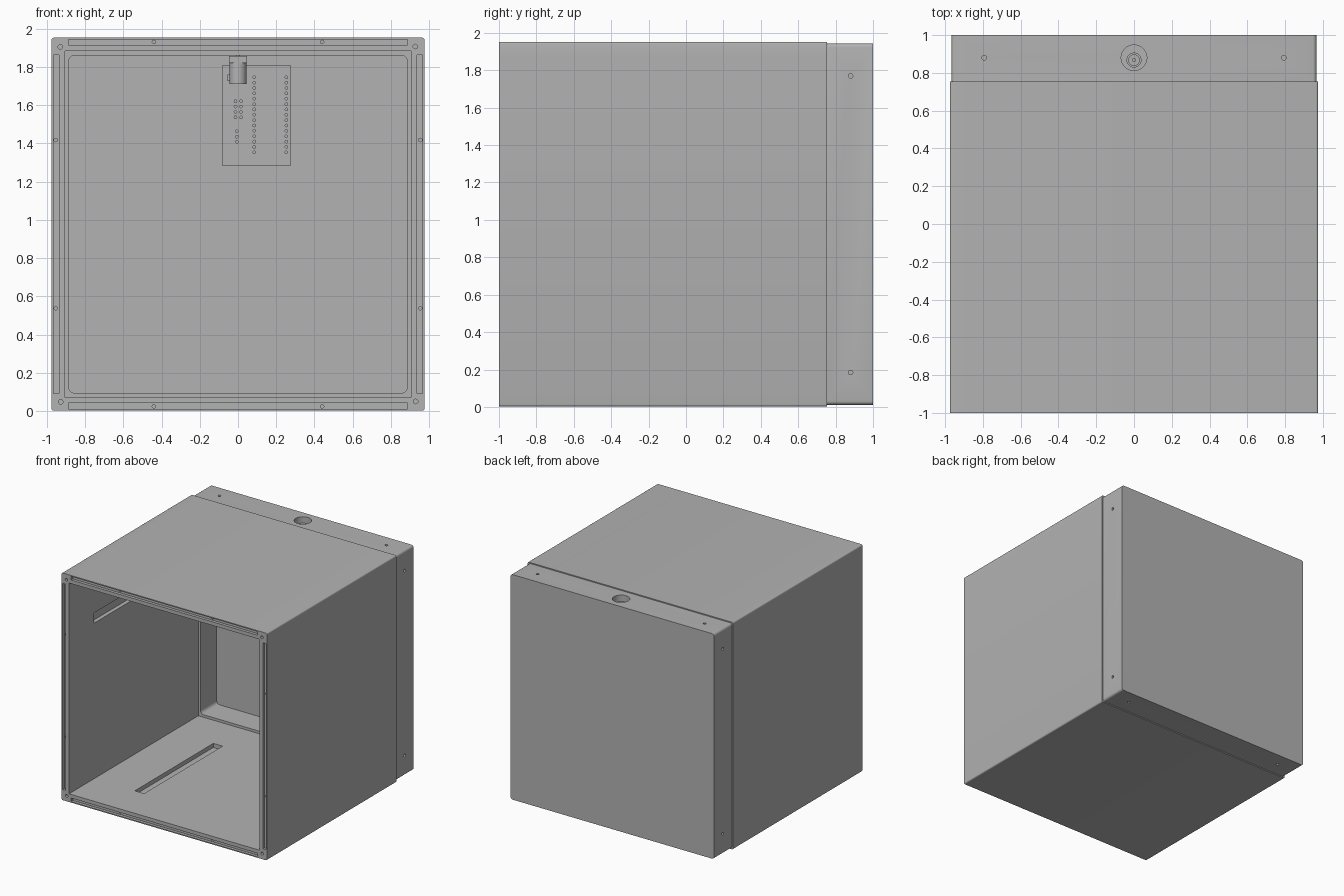
import bpy, bmesh, math
from mathutils import Matrix, Vector

if "Cube" in bpy.data.objects:
    bpy.data.objects.remove(bpy.data.objects["Cube"])

MID = 0.977      # height of the box centre line
HALF = 0.975     # half width of the housing
WALL = 0.07
SEAM = 0.755     # where the housing meets the back cover

grey = bpy.data.materials.new("plain grey")
grey.use_nodes = True
grey.diffuse_color = (0.45, 0.45, 0.45, 1)
grey.node_tree.nodes["Principled BSDF"].inputs["Base Color"].default_value = (0.45, 0.45, 0.45, 1)


def add_box(bm, lo, hi, radius=0, pick=None, segments=4):
    """Box between two corners; edges along y chosen by pick are rounded."""
    lo, hi = Vector(lo), Vector(hi)
    m = Matrix.Translation((lo + hi) / 2) @ Matrix.Diagonal((*(hi - lo), 1))
    verts = bmesh.ops.create_cube(bm, size=1, matrix=m)["verts"]
    if radius:
        edges = {e for v in verts for e in v.link_edges}
        edges = [e for e in edges
                 if abs(e.verts[0].co.y - e.verts[1].co.y) > 1e-4
                 and (pick is None or pick(e.verts[0].co))]
        bmesh.ops.bevel(bm, geom=edges, offset=radius, segments=segments,
                        profile=0.5, affect='EDGES')


def add_rod(bm, centre, axis, radius, length, sides=20):
    turn = Vector((0, 0, 1)).rotation_difference(Vector(axis)).to_matrix().to_4x4()
    bmesh.ops.create_cone(bm, cap_ends=True, segments=sides, radius1=radius, radius2=radius,
                          depth=length, matrix=Matrix.Translation(centre) @ turn)


def make(name, bm):
    mesh = bpy.data.meshes.new(name)
    bmesh.ops.recalc_face_normals(bm, faces=bm.faces[:])
    bm.to_mesh(mesh)
    bm.free()
    mesh.materials.append(grey)
    ob = bpy.data.objects.new(name, mesh)
    bpy.context.collection.objects.link(ob)
    return ob


def carve(ob, bm):
    """Cut the shapes in bm out of ob and keep the result."""
    cutter = make("cutter", bm)
    cutter.hide_render = True
    mod = ob.modifiers.new("cut", 'BOOLEAN')
    mod.operation, mod.solver, mod.object = 'DIFFERENCE', 'EXACT', cutter
    bpy.context.view_layer.update()
    result = bpy.data.meshes.new_from_object(ob.evaluated_get(bpy.context.evaluated_depsgraph_get()))
    ob.modifiers.clear()
    ob.data = result
    bpy.data.objects.remove(cutter)


def smooth(ob):
    bpy.ops.object.select_all(action='DESELECT')
    ob.select_set(True)
    bpy.context.view_layer.objects.active = ob
    bpy.ops.object.shade_smooth_by_angle(angle=math.radians(30))


# Housing: one panel, repeated around the box like a pinwheel
bm = bmesh.new()
add_box(bm, (-HALF, -1, -HALF), (HALF - WALL, SEAM, WALL - HALF), 0.012,
        lambda co: co.x < 0 and co.z < -HALF + 0.01)
panel = make("bottom_panel", bm)

bm = bmesh.new()
add_box(bm, (-0.518, -0.66, -0.94), (-0.43, 0.405, -0.85))       # long recess inside
add_box(bm, (-0.885, -1.1, -0.966), (0.885, -0.975, -0.936))     # groove in the front rim
add_rod(bm, (-0.927, -1, -0.929), (0, 1, 0), 0.012, 0.16)        # corner screw hole
carve(panel, bm)
bm = bmesh.new()
for x in (-0.44, 0.44):
    add_rod(bm, (x, -0.97, -0.953), (0, 1, 0), 0.009, 0.12)      # holes in the groove
carve(panel, bm)

panel.location.z = MID
smooth(panel)
for i, side in enumerate(("left", "top", "right"), 1):
    copy = panel.copy()
    copy.data = panel.data.copy()
    copy.name = side + "_panel"
    copy.rotation_euler.y = i * math.pi / 2
    bpy.context.collection.objects.link(copy)

# Back cover: shallow tray closing the housing
R = 0.966
bm = bmesh.new()
add_box(bm, (-R, SEAM, MID - R), (R, 1, MID + R), 0.02)
cover = make("back_cover", bm)

bm = bmesh.new()
add_box(bm, (-0.885, 0.6, MID - 0.883), (0.885, 0.975, MID + 0.883), 0.03)
carve(cover, bm)

bm = bmesh.new()
for s in (-R, R):
    for t in (-0.793, 0.793):
        add_rod(bm, (s, 0.88, MID + t), (1, 0, 0), 0.012, 0.1)   # side screw holes
        add_rod(bm, (t, 0.88, MID + s), (0, 0, 1), 0.012, 0.1)   # top and bottom ones
add_rod(bm, (0, 0.88, MID + R), (0, 0, 1), 0.068, 0.11, 40)      # socket counterbore
carve(cover, bm)
bm = bmesh.new()
add_rod(bm, (0, 0.868, MID + 0.9), (0, 0, 1), 0.037, 0.14, 32)   # socket opening
carve(cover, bm)
smooth(cover)

# Circuit board with rows of pin holes
bm = bmesh.new()
add_box(bm, (-0.08, 0.935, 1.28), (0.275, 0.95, 1.81))
board = make("circuit_board", bm)
bm = bmesh.new()
spots = [(x, 1.745 - 0.028 * i) for x in (0.085, 0.253) for i in range(15)]
spots += [(x, 1.62 - 0.028 * i) for x in (-0.013, 0.016) for i in range(4)]
spots += [(-0.006, 1.463 - 0.028 * i) for i in range(3)]
for x, z in spots:
    add_rod(bm, (x, 0.94, z), (0, 1, 0), 0.007, 0.1, 12)
carve(board, bm)

# Power socket: square head, round barrel, centre pin and side tab
bm = bmesh.new()
add_box(bm, (-0.048, 0.82, 1.82), (0.048, 0.93, 1.857))
head = make("socket_head", bm)
bm = bmesh.new()
add_rod(bm, (0, 0.868, 1.84), (0, 0, 1), 0.028, 0.06, 32)
carve(head, bm)
smooth(head)

bm = bmesh.new()
add_rod(bm, (0, 0.868, 1.766), (0, 0, 1), 0.045, 0.112, 32)
add_box(bm, (-0.045, 0.868, 1.71), (0.045, 0.935, 1.822))
smooth(make("socket_barrel", bm))

bm = bmesh.new()
add_rod(bm, (0, 0.868, 1.85), (0, 0, 1), 0.01, 0.07, 16)
smooth(make("socket_pin", bm))

bm = bmesh.new()
add_box(bm, (-0.056, 0.9, 1.725), (-0.04, 0.935, 1.76))
make("socket_tab", bm)
